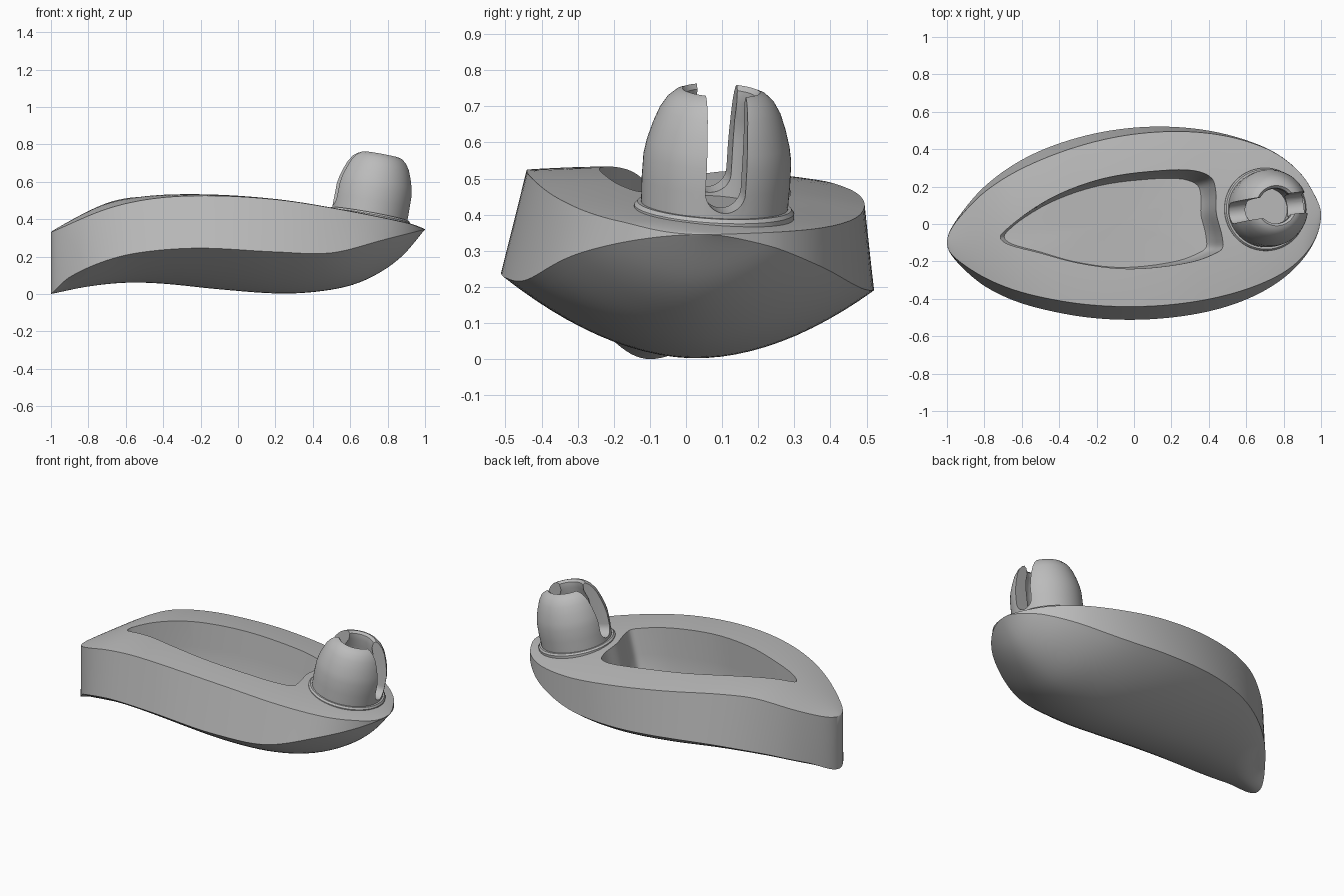
import bpy, bmesh, math
from mathutils import Vector, Matrix

cube = bpy.data.objects.get("Cube")
if cube:
    bpy.data.objects.remove(cube, do_unlink=True)

grey = bpy.data.materials.new("plain_grey")
grey.use_nodes = True
COLOR = (0.5, 0.5, 0.5, 1)
grey.diffuse_color = COLOR
grey.node_tree.nodes["Principled BSDF"].inputs["Base Color"].default_value = COLOR


def curve(*pts):
    """Smooth function through (x, value) points."""
    n = len(pts)
    slope = []
    for i in range(n):
        a, b = pts[max(i - 1, 0)], pts[min(i + 1, n - 1)]
        slope.append((b[1] - a[1]) / (b[0] - a[0]))

    def f(x):
        i = 0
        while i < n - 2 and x > pts[i + 1][0]:
            i += 1
        (x0, y0), (x1, y1) = pts[i], pts[i + 1]
        h = x1 - x0
        t = (x - x0) / h
        return (y0 * (1 + 2 * t) * (1 - t) ** 2 + slope[i] * h * t * (1 - t) ** 2
                + y1 * t * t * (3 - 2 * t) + slope[i + 1] * h * t * t * (t - 1))
    return f


def loft(name, rings, caps=False):
    """Skin a list of closed rings of equal length."""
    bm = bmesh.new()
    rows = [[bm.verts.new(p) for p in ring] for ring in rings]
    n = len(rows[0])
    for a, b in zip(rows, rows[1:]):
        for j in range(n):
            k = (j + 1) % n
            bm.faces.new((a[j], a[k], b[k], b[j]))
    if caps:
        bm.faces.new(rows[0])
        bm.faces.new(rows[-1])
    bmesh.ops.remove_doubles(bm, verts=bm.verts, dist=1e-5)
    bmesh.ops.recalc_face_normals(bm, faces=bm.faces)
    mesh = bpy.data.meshes.new(name)
    bm.to_mesh(mesh)
    bm.free()
    mesh.materials.append(grey)
    obj = bpy.data.objects.new(name, mesh)
    bpy.context.collection.objects.link(obj)
    return obj


def lathe(name, profile, steps=64):
    angles = [math.tau * i / steps for i in range(steps)]
    return loft(name, [[(r * math.cos(a), r * math.sin(a), z) for a in angles]
                       for r, z in profile])


def activate(obj):
    bpy.ops.object.select_all(action='DESELECT')
    obj.select_set(True)
    bpy.context.view_layer.objects.active = obj


def cut(obj, cutter):
    cutter.hide_render = True
    mod = obj.modifiers.new("cut", 'BOOLEAN')
    mod.operation, mod.solver, mod.object = 'DIFFERENCE', 'EXACT', cutter
    activate(obj)
    bpy.ops.object.modifier_apply(modifier=mod.name)
    bpy.data.objects.remove(cutter, do_unlink=True)


def smooth(obj, angle=32):
    activate(obj)
    bpy.ops.object.shade_smooth_by_angle(angle=math.radians(angle))


# Body curves along x: widths, wall lean, and edge heights
wide_back = curve((-1, .34), (-.8, .475), (-.4, .53), (.6, .535), (.9, .5), (1, .36))
wide_front = curve((-1, .3), (-.8, .41), (-.4, .458), (.2, .5), (.8, .54), (1, .53))
lean_back = curve((-1, 0), (-.8, .03), (-.5, .05), (0, .035), (.6, .005), (1, 0))
lean_front = curve((-1, 0), (-.8, .045), (-.4, .065), (.1, .07), (.6, .055), (1, 0))
top_front = curve((-1, .33), (-.7, .455), (-.45, .51), (-.15, .525), (.2, .505),
                  (.5, .46), (.9, .38), (1, .345))
top_back = curve((-1, .33), (-.7, .475), (-.5, .497), (-.2, .475), (.2, .43),
                 (.5, .39), (.8, .36), (1, .345))
low_front = curve((-1, 0), (-.9, .09), (-.7, .18), (-.5, .225), (-.2, .245),
                  (.2, .225), (.5, .22), (.78, .29), (1, .345))
low_back = curve((-1, 0), (-.9, .08), (-.7, .16), (-.4, .2), (.2, .19),
                 (.5, .2), (.78, .26), (1, .345))
keel = curve((-1, 0), (-.8, .04), (-.6, .06), (-.4, .055), (-.1, .025), (.2, .003),
             (.4, .01), (.6, .045), (.75, .11), (.88, .205), (1, .345))


def section(x, across=24, down=6):
    """Closed cross-section: crowned top, leaning walls, rounded belly."""
    w = math.sqrt(max(0, 1 - x * x))
    mid = .075 * x - .025
    yf, yb = mid - wide_front(x) * w, mid + wide_back(x) * w
    lf, lb = min(lean_front(x), w * .2), min(lean_back(x), w * .2)
    tf = Vector((x, yf + lf, top_front(x)))
    tb = Vector((x, yb - lb, top_back(x)))
    bf, bb = Vector((x, yf, low_front(x))), Vector((x, yb, low_back(x)))
    depth = max(0, (bf.z + bb.z) / 2 - keel(x))
    ring = []
    for i in range(across):
        s = i / across
        ring.append(tf.lerp(tb, s) + Vector((0, 0, .028 * w * (1 - (2 * s - 1) ** 2))))
    ring += [tb.lerp(bb, i / down) for i in range(down)]
    for i in range(across):
        s = i / across
        ring.append(bb.lerp(bf, s) - Vector((0, 0, depth * (1 - abs(2 * s - 1) ** 1.9))))
    ring += [bf.lerp(tf, i / down) for i in range(down)]
    return ring


STATIONS = 72
body = loft("body", [section(-math.cos(math.pi * i / STATIONS)) for i in range(STATIONS + 1)])

# Teardrop pocket in the top
corners = [(-.715, -.07), (-.66, -.01), (-.45, .135), (-.185, .24), (.08, .285), (.34, .29),
           (.425, .25), (.445, .18), (.445, .06), (.475, -.07), (.475, -.13), (.42, -.165),
           (.3, -.205), (-.02, -.24), (-.29, -.21), (-.5, -.155), (-.69, -.1)]
outline = []
for i in range(len(corners)):
    p0, p1, p2, p3 = (Vector(corners[(i + k) % len(corners)]) for k in (-1, 0, 1, 2))
    # centripetal spacing keeps the corners from overshooting
    d0, d1, d2 = (math.sqrt((b - a).length) for a, b in ((p0, p1), (p1, p2), (p2, p3)))
    m1 = (p1 - p0) / d0 - (p2 - p0) / (d0 + d1) + (p2 - p1) / d1
    m2 = (p2 - p1) / d1 - (p3 - p1) / (d1 + d2) + (p3 - p2) / d2
    for t in (0, .2, .4, .6, .8):
        outline.append(p1 * (1 + 2 * t) * (1 - t) ** 2 + m1 * d1 * t * (1 - t) ** 2
                       + p2 * t * t * (3 - 2 * t) + m2 * d1 * t * t * (t - 1))


def floor_z(x):
    return keel(x) + .15


def pocket_ring(drop, shrink=1.0):
    """drop 0 is the rim, 1 is the floor; shrink closes the floor."""
    ring = []
    for p in outline:
        x = -.7 + (p.x + .7) * (1 - .065 * drop)
        y = p.y - .15 * drop * max(0, p.y)
        x, y = -.05 + (x + .05) * shrink, .01 + (y - .01) * shrink
        rim = top_front(p.x) + .01
        ring.append((x, y, rim + (floor_z(x) - rim) * drop))
    return ring


lid = [(p.x, p.y, .7) for p in outline]
cutter = loft("pocket_cutter", [lid, pocket_ring(0), pocket_ring(.5), pocket_ring(.9),
              pocket_ring(1, .97), pocket_ring(1, .7), pocket_ring(1, .35), pocket_ring(1, .01)],
              caps=True)
cut(body, cutter)
smooth(body)

# Hollow rounded peg, leaning with the deck
peg = lathe("peg", [(0, -.08), (.203, -.08), (.203, 0), (.206, .08), (.205, .15), (.198, .19),
                    (.185, .235), (.168, .28), (.148, .312), (.125, .332), (.108, .338),
                    (.095, .325), (.093, .29), (.11, .24), (.115, .18), (.115, .02), (0, .02)])

# Slot across the peg with a round bottom
half = .056
shape = [(half, .6), (-half, .6)] + [
    (-half * math.cos(math.pi * i / 16), .085 - half * math.sin(math.pi * i / 16))
    for i in range(17)]
slot = loft("slot_cutter", [[(x, y, z) for y, z in shape] for x in (-.4, .4)], caps=True)
slot.rotation_euler.z = math.radians(8)
bpy.context.view_layer.update()
cut(peg, slot)

# Thin collar round the foot of the peg
collar = lathe("peg_collar", [(0, -.06), (.222, -.06), (.222, .004), (.214, .014), (0, .014)])

axis = Vector((.18, .06, 1)).normalized()
tilt = Vector((0, 0, 1)).rotation_difference(axis).to_matrix().to_4x4()
for part in (peg, collar):
    part.data.transform(Matrix.Translation((.702, .078, .412)) @ tilt)
    smooth(part)
